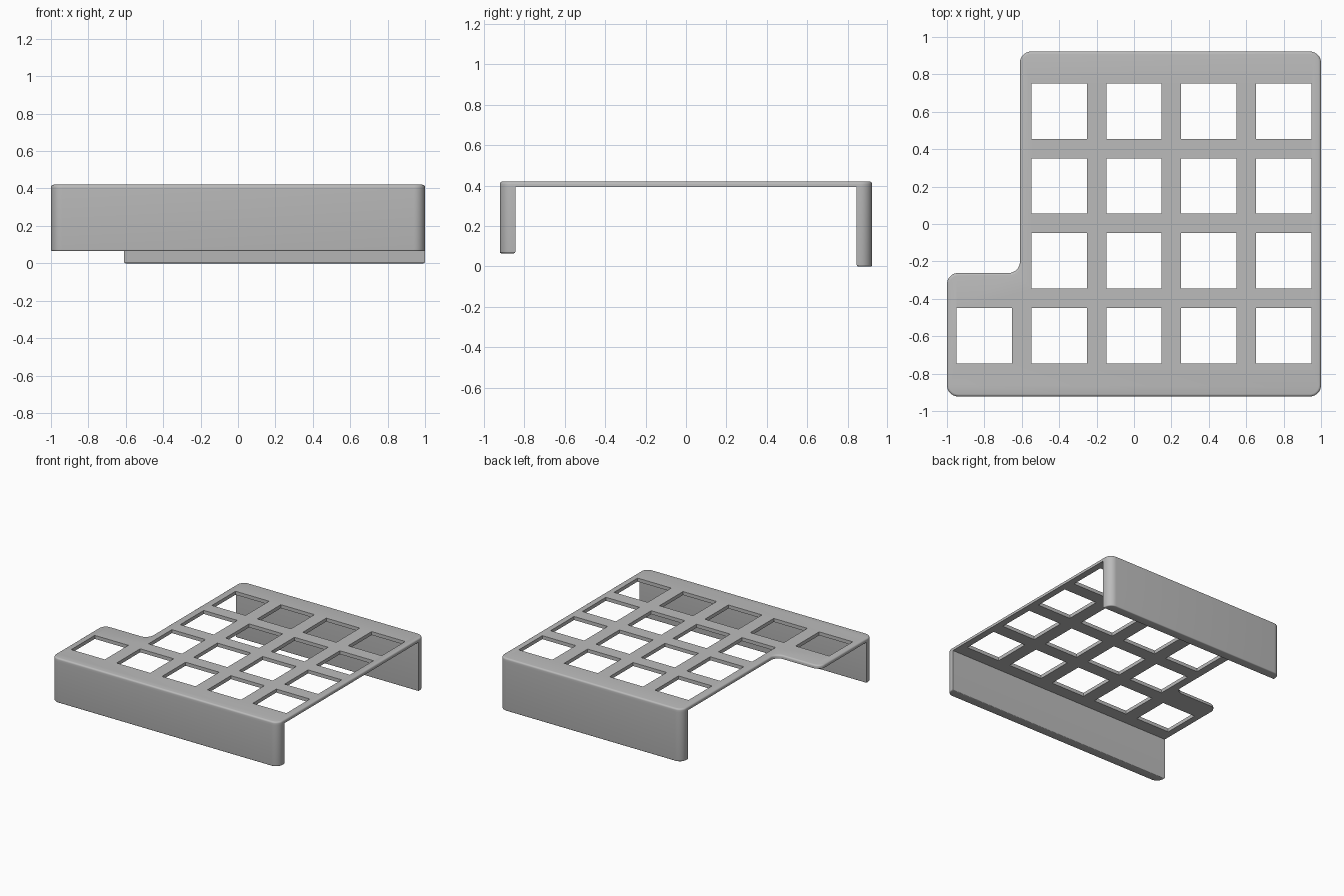
import bpy, bmesh, math
from mathutils import Vector

cube = bpy.data.objects.get("Cube")
if cube:
    bpy.data.objects.remove(cube)

TOP, UNDER = 0.42, 0.392
HALF_Y, WALL, STEP_X, STEP_Y = 0.922, 0.077, -0.61, -0.262
RADIUS, PITCH, HOLE = 0.06, 0.4, 0.296

grey = bpy.data.materials.new("plain grey")
grey.use_nodes = True
grey.diffuse_color = (0.5, 0.5, 0.5, 1)
grey.node_tree.nodes["Principled BSDF"].inputs["Base Color"].default_value = (0.5, 0.5, 0.5, 1)


def rounded(corners, steps=8):
    """Outline points from (x, y, radius) corners, filleting each one."""
    pts = []
    for i, (x, y, r) in enumerate(corners):
        p = Vector((x, y))
        a = (Vector(corners[i - 1][:2]) - p).normalized()
        b = (Vector(corners[(i + 1) % len(corners)][:2]) - p).normalized()
        if r == 0:
            pts.append(p)
            continue
        centre = p + (a + b) * r
        for k in range(steps + 1):
            t = k / steps * math.pi / 2
            pts.append(centre - b * r * math.cos(t) - a * r * math.sin(t))
    return pts


def slab(name, corners, z0, z1, soft_z, soft, open_z=None):
    """Extrude an outline, round the rim at soft_z, leave open_z uncapped."""
    bm = bmesh.new()
    base = bm.faces.new([bm.verts.new((p.x, p.y, z0)) for p in rounded(corners)])
    ext = bmesh.ops.extrude_face_region(bm, geom=[base])["geom"]
    bmesh.ops.translate(bm, vec=(0, 0, z1 - z0),
                        verts=[v for v in ext if isinstance(v, bmesh.types.BMVert)])
    bmesh.ops.recalc_face_normals(bm, faces=bm.faces)
    rim = [e for e in bm.edges if all(abs(v.co.z - soft_z) < 1e-5 for v in e.verts)]
    bmesh.ops.bevel(bm, geom=rim, offset=soft, segments=4, profile=0.5, affect='EDGES')
    if open_z is not None:
        caps = [f for f in bm.faces if all(abs(v.co.z - open_z) < 1e-5 for v in f.verts)]
        bmesh.ops.delete(bm, geom=caps, context='FACES')
    mesh = bpy.data.meshes.new(name)
    bm.to_mesh(mesh)
    bm.free()
    obj = bpy.data.objects.new(name, mesh)
    mesh.materials.append(grey)
    bpy.context.collection.objects.link(obj)
    return obj


def activate(obj):
    bpy.ops.object.select_all(action='DESELECT')
    obj.select_set(True)
    bpy.context.view_layer.objects.active = obj


# Stepped top plate
R = RADIUS
plate = slab("top_plate", [
    (-1, -HALF_Y, R), (1, -HALF_Y, R), (1, HALF_Y, R),
    (STEP_X, HALF_Y, R), (STEP_X, STEP_Y, R), (-1, STEP_Y, R)], UNDER, TOP, TOP, 0.013)

# Square openings: four by four, plus one on the side tab
cells = [(c, r) for c in range(-1, 3) for r in range(4)] + [(-2, 0)]
bm = bmesh.new()
for c, r in cells:
    made = bmesh.ops.create_cube(bm, size=HOLE)["verts"]
    bmesh.ops.translate(bm, verts=made, vec=(c * PITCH, -0.597 + r * PITCH, TOP))
mesh = bpy.data.meshes.new("hole_cutter")
bm.to_mesh(mesh)
bm.free()
cutter = bpy.data.objects.new("hole_cutter", mesh)
cutter.hide_render = True
bpy.context.collection.objects.link(cutter)
activate(plate)
mod = plate.modifiers.new("openings", 'BOOLEAN')
mod.operation, mod.solver, mod.object = 'DIFFERENCE', 'EXACT', cutter
bpy.ops.object.modifier_apply(modifier=mod.name)
bpy.data.objects.remove(cutter)

# Front and back legs: full-width walls, rounded on the outer corners
inner = HALF_Y - WALL
front = slab("front_wall", [
    (-1, -HALF_Y, R), (1, -HALF_Y, R), (1, -inner, 0), (-1, -inner, 0)],
    0.065, UNDER, 0.065, 0.008, UNDER)
back = slab("back_wall", [
    (STEP_X, inner, 0), (1, inner, 0), (1, HALF_Y, R), (STEP_X, HALF_Y, R)],
    0, UNDER, 0, 0.008, UNDER)

for part in (plate, front, back):
    activate(part)
    bpy.ops.object.shade_smooth_by_angle(angle=math.radians(35))
